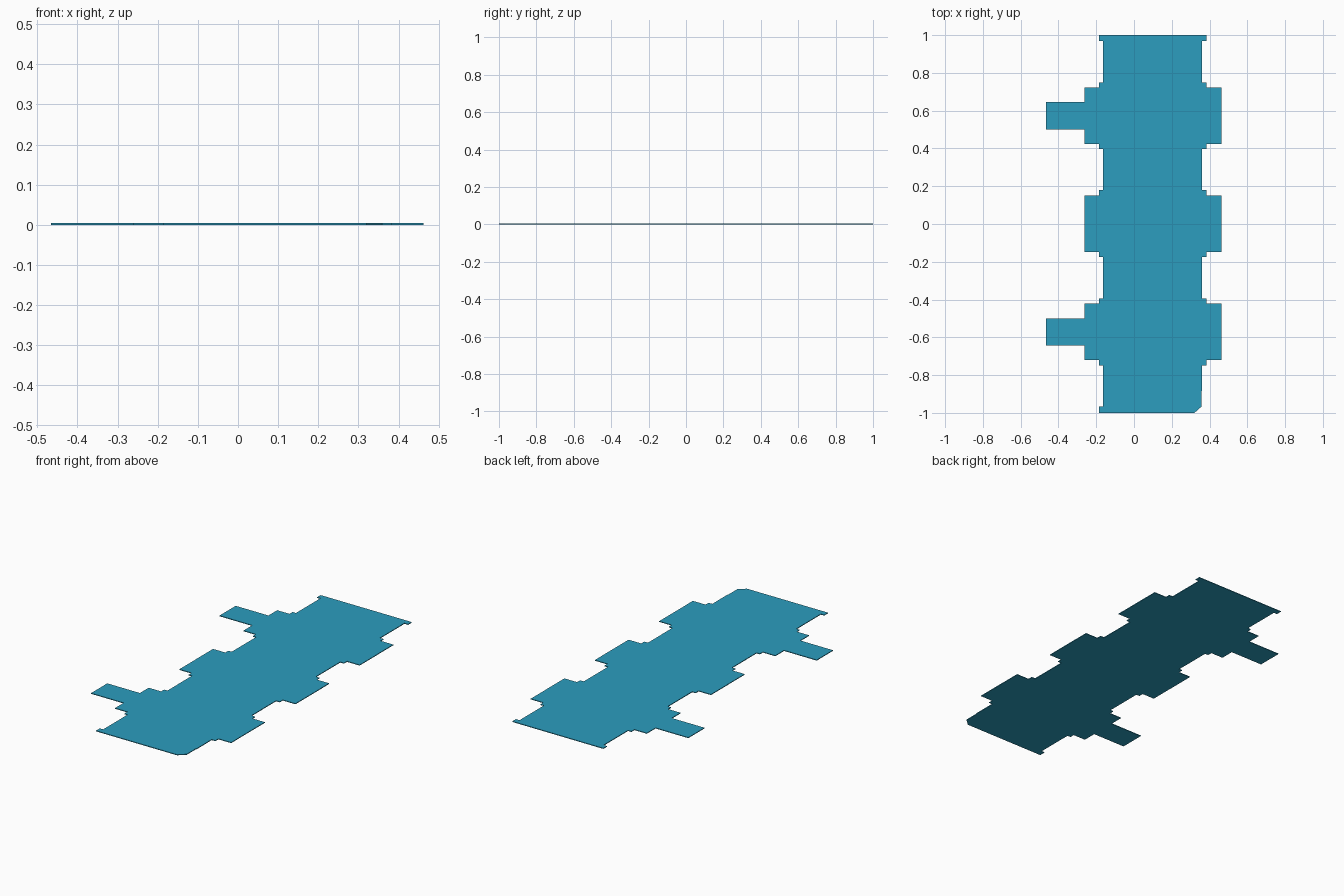
import bpy, bmesh

if "Cube" in bpy.data.objects:
    bpy.data.objects.remove(bpy.data.objects["Cube"])

THICK = 0.004
BODY_L, LEDGE_L, PAD_L, TAB_L = -0.164, -0.185, -0.262, -0.466
BODY_R, LEDGE_R, PAD_R = 0.36, 0.383, 0.462
PAD_CENTRES = (-0.571, 0.002, 0.573)
PAD_HALF, LEDGE_HALF, TAB_HALF = 0.15, 0.177, 0.072


def stepped_edge(body, ledge, pad, tab=None):
    """Side outline from front to back, stepping out at each pad."""
    pts = []
    for i, c in enumerate(PAD_CENTRES):
        half = [(body, c - LEDGE_HALF), (ledge, c - LEDGE_HALF),
                (ledge, c - PAD_HALF), (pad, c - PAD_HALF)]
        if tab is not None and i != 1:
            half += [(pad, c - TAB_HALF), (tab, c - TAB_HALF)]
        pts += half + [(x, 2 * c - y) for x, y in reversed(half)]
    return pts


# Right side, with the clipped front corner
right = [(0.32, -1.0), (0.357, -0.967), (0.357, -0.885), (BODY_R, -0.885)]
right += stepped_edge(BODY_R, LEDGE_R, PAD_R)
right += [(BODY_R, 0.968), (LEDGE_R, 0.968), (LEDGE_R, 1.0)]

# Left side, with the two long tabs
left = [(LEDGE_L, -1.0), (LEDGE_L, -0.966), (BODY_L, -0.966)]
left += stepped_edge(BODY_L, LEDGE_L, PAD_L, TAB_L)
left += [(BODY_L, 0.968), (LEDGE_L, 0.968), (LEDGE_L, 1.0)]

# Thin plate extruded from the outline
bm = bmesh.new()
base = bm.faces.new([bm.verts.new((x, y, 0)) for x, y in right + left[::-1]])
top = bmesh.ops.extrude_face_region(bm, geom=[base], use_keep_orig=True)
bmesh.ops.translate(bm, vec=(0, 0, THICK),
                    verts=[g for g in top["geom"] if isinstance(g, bmesh.types.BMVert)])
bmesh.ops.recalc_face_normals(bm, faces=bm.faces)
mesh = bpy.data.meshes.new("notched_plate")
bm.to_mesh(mesh)
bm.free()
plate = bpy.data.objects.new("notched_plate", mesh)
bpy.context.collection.objects.link(plate)

# Teal finish
mat = bpy.data.materials.new("teal")
mat.diffuse_color = (0.025, 0.34, 0.52, 1)
mat.use_nodes = True
mat.node_tree.nodes["Principled BSDF"].inputs["Base Color"].default_value = mat.diffuse_color
mesh.materials.append(mat)
